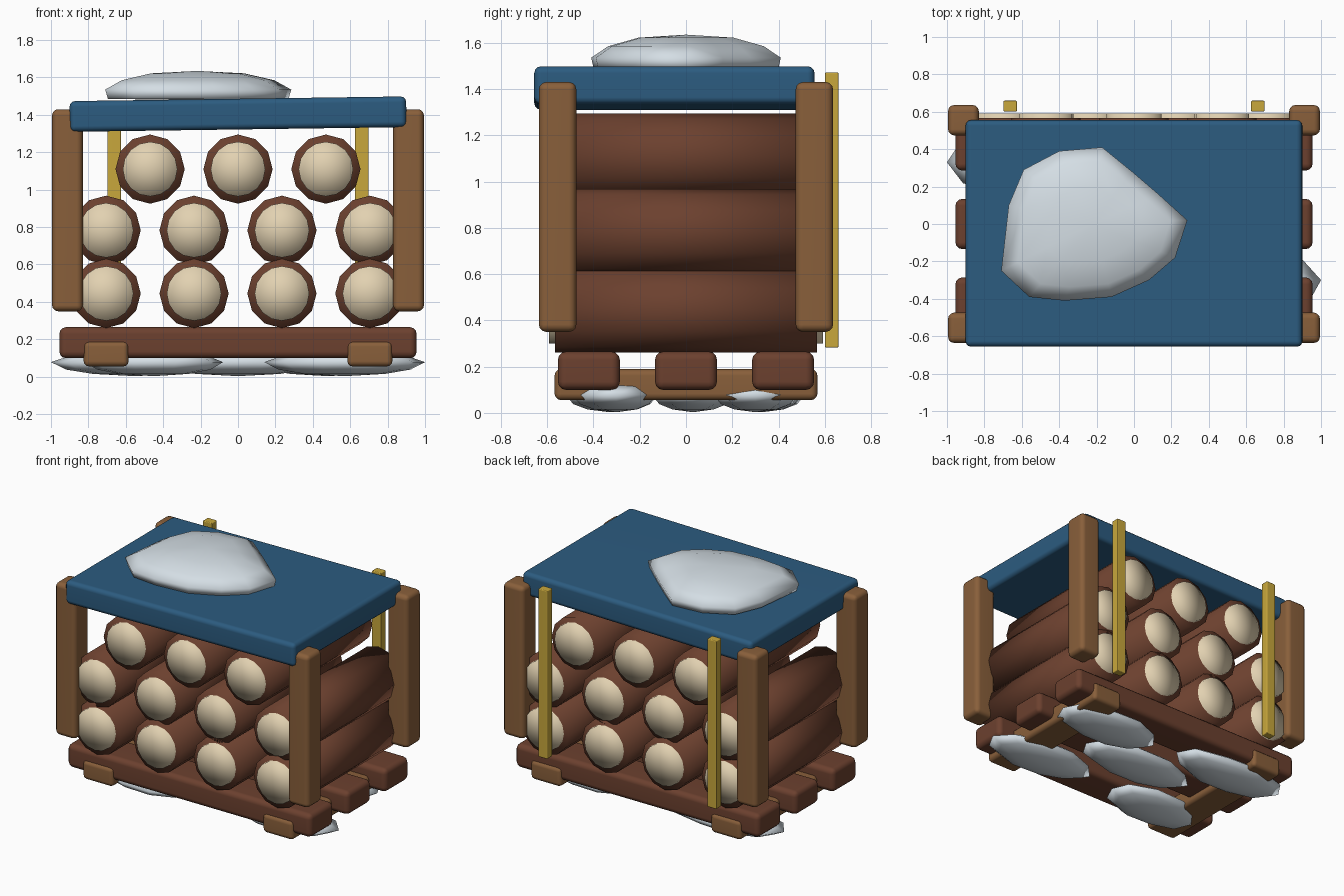
import bpy, bmesh, math, random
from mathutils import Matrix, Vector

if "Cube" in bpy.data.objects:
    bpy.data.objects.remove(bpy.data.objects["Cube"], do_unlink=True)
random.seed(4)


def material(name, rgb):
    m = bpy.data.materials.new(name)
    m.use_nodes = True
    m.diffuse_color = (*rgb, 1)
    m.node_tree.nodes["Principled BSDF"].inputs["Base Color"].default_value = (*rgb, 1)
    return m


BARK = material("dark bark", (0.15, 0.052, 0.028))
WOOD = material("light wood", (0.25, 0.115, 0.043))
CREAM = material("cut wood", (0.76, 0.64, 0.44))
BLUE = material("blue cover", (0.025, 0.106, 0.215))
YELLOW = material("yellow stake", (0.58, 0.39, 0.045))
SNOW = material("snow", (0.66, 0.73, 0.78))


def finish(bm, name, mat, weighted=False):
    bmesh.ops.recalc_face_normals(bm, faces=bm.faces)
    for f in bm.faces:
        f.smooth = True
    me = bpy.data.meshes.new(name)
    bm.to_mesh(me)
    bm.free()
    me.materials.append(mat)
    ob = bpy.data.objects.new(name, me)
    bpy.context.collection.objects.link(ob)
    if weighted:
        ob.modifiers.new("flat_sides", 'WEIGHTED_NORMAL')
    return ob


def beam(name, centre, size, bevel, mat):
    """Box with rounded edges."""
    bm = bmesh.new()
    bmesh.ops.create_cube(bm, size=1)
    bmesh.ops.scale(bm, vec=size, verts=bm.verts)
    bmesh.ops.bevel(bm, geom=bm.edges[:], offset=bevel, segments=3,
                    profile=0.5, affect='EDGES')
    ob = finish(bm, name, mat, True)
    ob.location = centre
    return ob


def rod(name, x, z, radius, length, sides, mat):
    """Cylinder lying front to back, softly shaded over its ends."""
    bm = bmesh.new()
    bmesh.ops.create_cone(bm, cap_ends=True, cap_tris=True, segments=sides,
                          radius1=radius, radius2=radius, depth=length,
                          matrix=Matrix.Rotation(math.pi / 2, 4, 'X'))
    finish(bm, name, mat).location = (x, 0, z)


def drift(name, outline, centre, levels, low, high):
    """Stack scaled copies of an outline (scale, z), closed by two poles."""
    bm = bmesh.new()
    c = Vector(centre)
    rings = [[bm.verts.new((c.x + (x - c.x) * s, c.y + (y - c.y) * s, z))
              for x, y in outline] for s, z in levels]
    n = len(outline)
    for a, b in zip(rings, rings[1:]):
        for i in range(n):
            j = (i + 1) % n
            bm.faces.new((a[i], a[j], b[j], b[i]))
    for ring, z in ((rings[0], low), (rings[-1], high)):
        pole = bm.verts.new((c.x, c.y, z))
        for i in range(n):
            bm.faces.new((ring[i], ring[(i + 1) % n], pole))
    return finish(bm, name, SNOW)


# Pallet: three long skids on two cross bars
for label, y in (("front", -0.42), ("middle", 0), ("back", 0.42)):
    beam(label + "_skid", (0, y, 0.182), (1.91, 0.268, 0.166), 0.036, BARK)
for label, s in (("left", 1), ("right", -1)):
    beam(label + "_cross_bar", (s * 0.705, 0, 0.122), (0.24, 1.136, 0.134), 0.028, WOOD)

    # Corner posts and rear stakes
    for end, t in (("front", -1), ("back", 1)):
        beam(f"{end}_{label}_post", (s * 0.912, t * 0.555, 0.89),
             (0.164, 0.162, 1.08), 0.032, WOOD)
    beam(label + "_stake", (s * 0.662, 0.63, 0.877), (0.072, 0.058, 1.19), 0.006, YELLOW)

# Stacked logs with raised cut ends
for row, (count, z) in enumerate(((4, 0.445), (4, 0.783), (3, 1.11))):
    for i in range(count):
        x = (i - (count - 1) / 2) * 0.47
        rod(f"log_{row}_{i}", x, z, 0.185, 1.134, 12, BARK)
        rod(f"log_core_{row}_{i}", x, z, 0.146, 1.184, 16, CREAM)

# Slightly tilted cover
cover = beam("cover", (0, -0.05, 1.404), (1.8, 1.212, 0.164), 0.03, BLUE)
cover.rotation_euler.y = -0.014

# Snow heap on the cover
heap = [(-0.71, -0.25), (-0.67, 0.1), (-0.59, 0.29), (-0.4, 0.39), (-0.17, 0.41),
        (-0.01, 0.28), (0.13, 0.16), (0.285, 0.02), (0.22, -0.18), (0.08, -0.3),
        (-0.12, -0.39), (-0.37, -0.41), (-0.56, -0.39)]
drift("cover_snow", heap, (-0.22, 0, 0),
      [(0.97, 1.485), (1, 1.535), (0.82, 1.585), (0.5, 1.622)], 1.48, 1.635)

# Flattened snow patches under the pallet
patches = [("front_left", 0.57, -0.3, 0.43, 0.19), ("back_left", 0.48, 0.3, 0.4, 0.2),
           ("centre", 0, 0.03, 0.45, 0.18), ("back_right", -0.55, 0.33, 0.45, 0.19),
           ("front_right", -0.45, -0.33, 0.37, 0.19)]
for label, x, y, rx, ry in patches:
    ring = []
    for i in range(10):
        a = i * math.tau / 10
        k = 1 if i in (0, 5) else random.uniform(0.92, 1.08)
        ring.append((x + rx * k * math.cos(a), y + ry * k * math.sin(a)))
    drift(label + "_ground_snow", ring, (x, y, 0),
          [(0.5, 0.015), (0.82, 0.038), (1, 0.078), (0.75, 0.115)], 0.003, 0.135)
